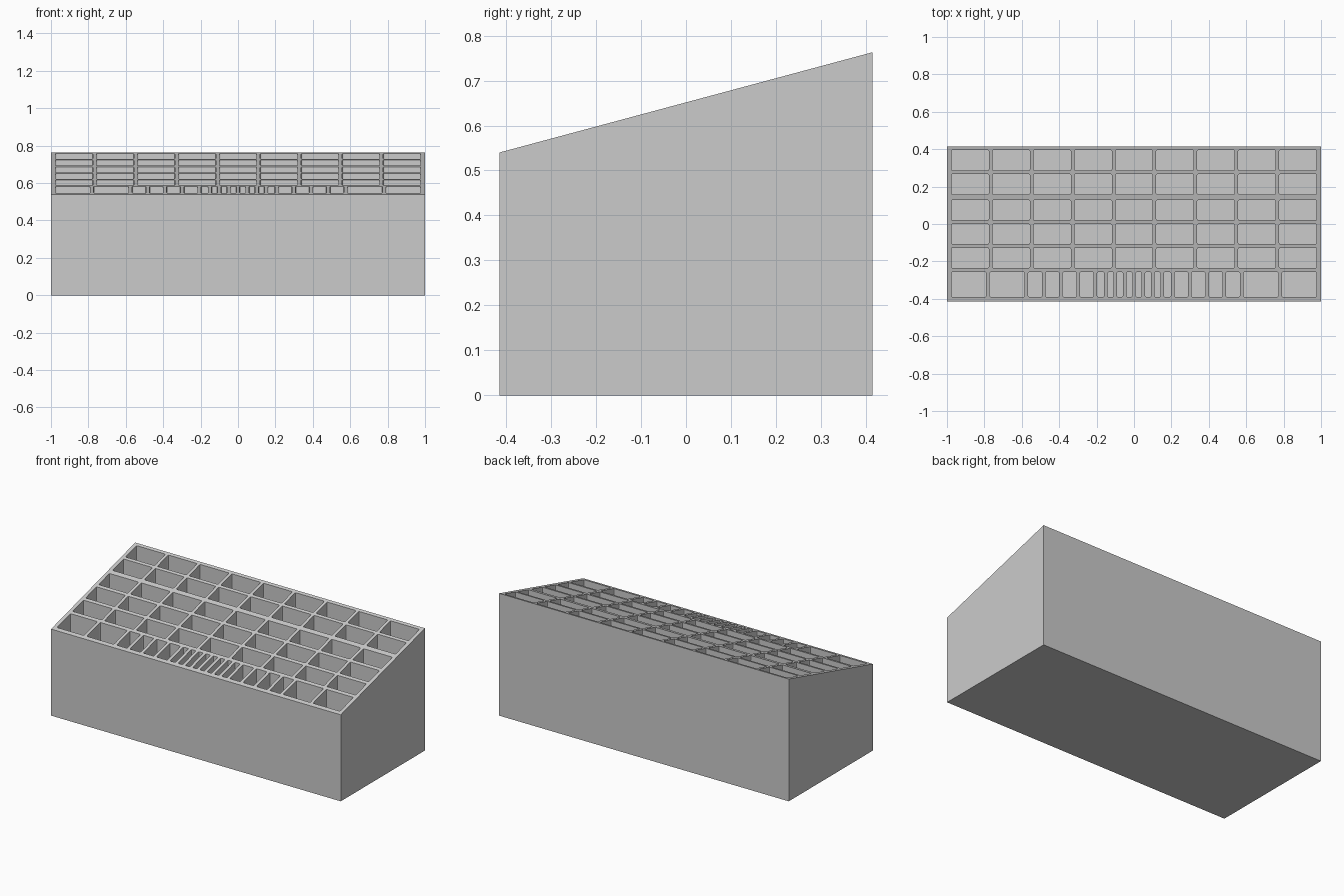
import bpy, bmesh
from mathutils import Matrix

cube = bpy.data.objects.get("Cube")
if cube:
    bpy.data.objects.remove(cube, do_unlink=True)

HALF_W, HALF_D = 1.0, 0.415
FRONT_H, BACK_H = 0.54, 0.763
FLOOR_Z, TOP_Z = 0.03, 1.0
INNER = 0.977          # half width of the compartment area
GAP = 0.0187           # divider thickness

grey = bpy.data.materials.new("grey")
grey.use_nodes = True
colour = (0.6, 0.6, 0.6, 1)
grey.diffuse_color = colour
grey.node_tree.nodes["Principled BSDF"].inputs["Base Color"].default_value = colour


def make_object(name, bm):
    bmesh.ops.recalc_face_normals(bm, faces=bm.faces)
    mesh = bpy.data.meshes.new(name)
    bm.to_mesh(mesh)
    bm.free()
    mesh.materials.append(grey)
    obj = bpy.data.objects.new(name, mesh)
    bpy.context.collection.objects.link(obj)
    return obj


def add_pocket(bm, x0, x1, y0, y1):
    """Vertical pocket with slightly rounded corners."""
    size = Matrix.Diagonal((x1 - x0, y1 - y0, TOP_Z - FLOOR_Z, 1))
    place = Matrix.Translation(((x0 + x1) / 2, (y0 + y1) / 2, (TOP_Z + FLOOR_Z) / 2))
    verts = bmesh.ops.create_cube(bm, size=1, matrix=place @ size)["verts"]
    edges = {e for v in verts for e in v.link_edges
             if abs(e.verts[0].co.z - e.verts[1].co.z) > 0.1}
    bmesh.ops.bevel(bm, geom=list(edges), offset=0.006, segments=2,
                    profile=0.5, affect='EDGES')


# Solid body with a sloping top, extruded from its side profile
bm = bmesh.new()
profile = [(-HALF_D, 0), (HALF_D, 0), (HALF_D, BACK_H), (-HALF_D, FRONT_H)]
side = bm.faces.new([bm.verts.new((-HALF_W, y, z)) for y, z in profile])
extruded = bmesh.ops.extrude_face_region(bm, geom=[side])["geom"]
bmesh.ops.translate(bm, vec=(2 * HALF_W, 0, 0),
                    verts=[g for g in extruded if isinstance(g, bmesh.types.BMVert)])
body = make_object("tray_body", bm)

# Five rows of nine equal compartments
bm = bmesh.new()
rows = [(0.286, 0.395), (0.158, 0.267), (0.021, 0.128), (-0.107, 0.0), (-0.235, -0.128)]
cell = (2 * INNER - 8 * GAP) / 9
for y0, y1 in rows:
    for i in range(9):
        x = -INNER + i * (cell + GAP)
        add_pocket(bm, x, x + cell, y0, y1)

# Front row: wide slots outside, narrow ones in the middle
half = [0.187] * 2 + [0.0735] * 4 + [0.037] + [0.0315] * 3
widths = half + half[::-1]
gap = (2 * INNER - sum(widths)) / (len(widths) - 1)
x = -INNER
for w in widths:
    add_pocket(bm, x, x + w, -0.39, -0.257)
    x += w + gap
cutter = make_object("pocket_cutter", bm)
cutter.hide_render = True

# Cut the pockets and drop the helper
cut = body.modifiers.new("pockets", 'BOOLEAN')
cut.operation = 'DIFFERENCE'
cut.solver = 'EXACT'
cut.object = cutter
bpy.context.view_layer.objects.active = body
bpy.ops.object.modifier_apply(modifier=cut.name)
bpy.data.objects.remove(cutter, do_unlink=True)
